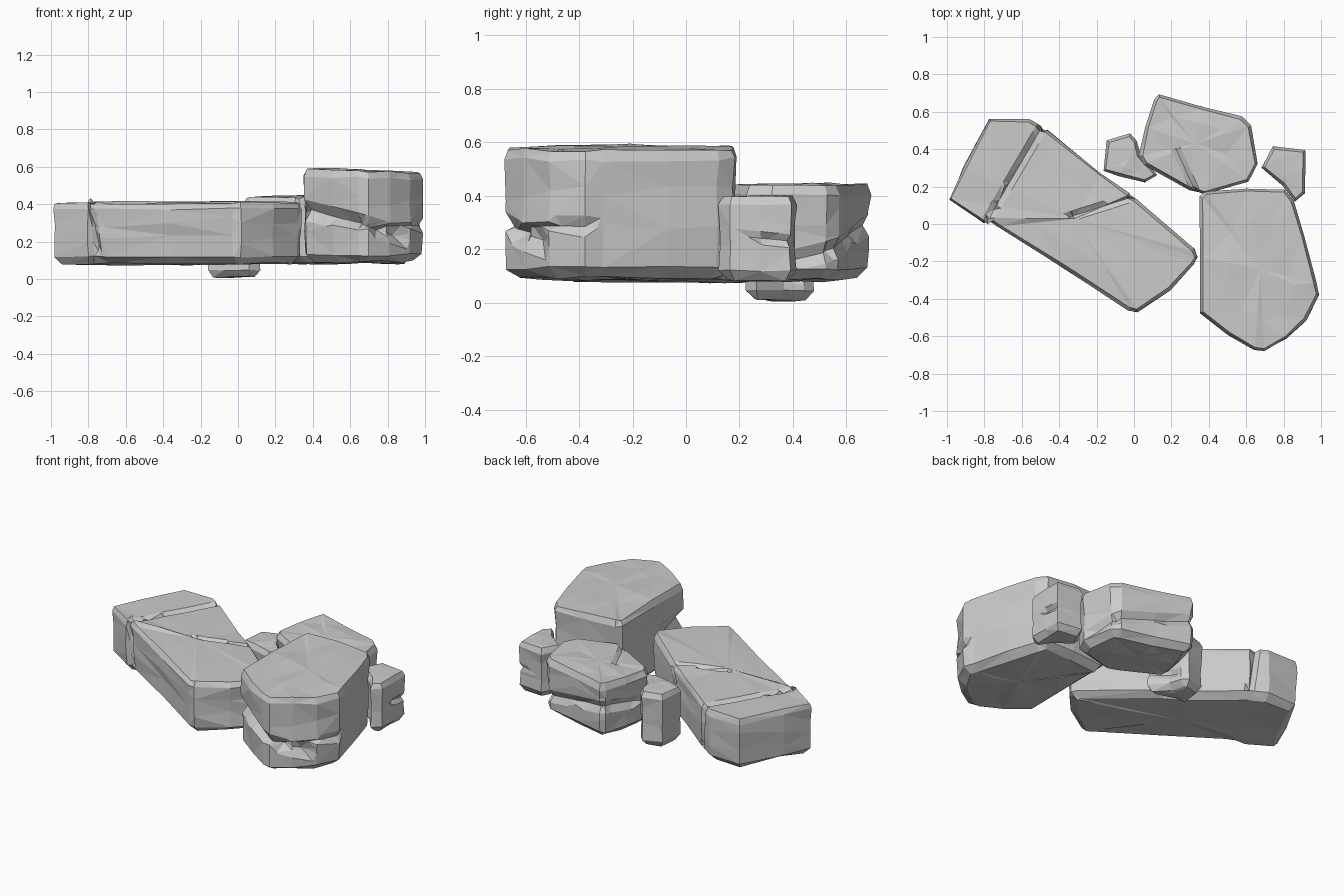
import bpy, bmesh, random
from mathutils import Vector

if "Cube" in bpy.data.objects:
    bpy.data.objects.remove(bpy.data.objects["Cube"])
random.seed(4)


def inset(pts, d):
    """Move a counter-clockwise outline inward by d."""
    out = []
    for i, p in enumerate(pts):
        a, b = pts[i - 1], pts[(i + 1) % len(pts)]
        e = ((p - a).normalized() + (b - p).normalized()).normalized()
        out.append(p + Vector((-e.y, e.x)) * d)
    return out


def rock(name, outline, z0, z1, rough, grooves=(), tilt=(0, 0), foot=0.035):
    """Faceted boulder: chamfered rings lofted over an outline, uneven caps, grooves."""
    pts = [Vector(p) for p in outline]
    mid = sum(pts, Vector((0, 0))) / len(pts)
    h = z1 - z0
    bm = bmesh.new()
    # (height, inset, jitter)
    levels = [(z0 + .008, foot + .025, .5), (z0 + .045, foot * .4, .8), (z0 + h * .38, .008, 1.2),
              (z0 + h * .66, .006, 1.2), (z1 - .04, .004, .7), (z1 - .006, .022, .4)]
    rings = []
    for k, (z, d, j) in enumerate(levels):
        ring = []
        for p in inset(pts, d):
            q = p + (mid - p).normalized() * random.uniform(0, rough * j)
            dz = random.uniform(-1, 1) * rough * (2.5 if k in (2, 3) else .5)
            t = (q - mid).dot(Vector(tilt)) * (z - z0) / h
            ring.append(bm.verts.new((q.x, q.y, z + dz + t)))
        rings.append(ring)
    n = len(pts)
    for lo, hi in zip(rings, rings[1:]):
        for i in range(n):
            m = (i + 1) % n
            bm.faces.new((lo[i], lo[m], hi[m], hi[i]))
    # Caps: a loose inner ring and a centre point give broad facets
    for ring, sign in ((rings[0], -1), (rings[-1], 1)):
        c = sum((v.co for v in ring), Vector()) / n
        inner = []
        for v in ring:
            co = c.lerp(v.co, random.uniform(.5, .68))
            co.z += sign * random.uniform(-.2, .7) * rough
            inner.append(bm.verts.new(co))
        top = bm.verts.new(c + Vector((0, 0, sign * rough * .5)))
        for i in range(n):
            m = (i + 1) % n
            bm.faces.new((ring[i], ring[m], inner[m], inner[i]))
            bm.faces.new((inner[i], inner[m], top))
    bmesh.ops.triangulate(bm, faces=bm.faces)
    bmesh.ops.recalc_face_normals(bm, faces=bm.faces)
    # Cracks: cut three parallel planes, then push the middle cut inward
    for co, no, width, depth, keep in grooves:
        co, no = Vector(co), Vector(no).normalized()
        for s in (-1, 1, 0):
            bmesh.ops.bisect_plane(bm, geom=bm.verts[:] + bm.edges[:] + bm.faces[:],
                                   plane_co=co + no * width * s, plane_no=no, dist=1e-5)
        bm.normal_update()
        hit = [v for v in bm.verts if abs((v.co - co).dot(no)) < 1e-4 and keep(v.co)]
        for v, nrm in [(v, v.normal.copy()) for v in hit]:
            v.co -= nrm * depth * random.uniform(.5, 1)
    bmesh.ops.triangulate(bm, faces=[f for f in bm.faces if len(f.verts) > 4])
    me = bpy.data.meshes.new(name)
    bm.to_mesh(me)
    bm.free()
    bpy.context.collection.objects.link(bpy.data.objects.new(name, me))


# Long slab, broken across near its left end
rock("long_slab",
     [(-1, .13), (-.81, .0), (-.78, .01), (-.72, -.03), (-.37, -.25), (-.03, -.47), (.02, -.48),
      (.2, -.36), (.33, -.22), (.35, -.18), (.33, -.13), (-.02, .17), (-.17, .28), (-.46, .51),
      (-.56, .57), (-.78, .57), (-.92, .31)],
     .075, .415, .013,
     [((-.64, .24, .3), (.85, -.5, .12), .03, .03, lambda c: c.z > .13),
      ((-.2, .12, .3), (-.3, .95, .3), .025, .025, lambda c: c.z > .3 and -.35 < c.x < 0)])

# Tall block at the right, with a sloping split across its front
rock("tall_block",
     [(.345, .15), (.345, -.18), (.345, -.48), (.5, -.6), (.64, -.685), (.7, -.69), (.82, -.62),
      (.93, -.52), (1, -.38), (.985, -.31), (.92, -.06), (.86, .13), (.81, .19), (.6, .2), (.38, .18)],
     .085, .582, .014,
     [((.55, -.6, .32), (.28, .05, 1), .055, .06, lambda c: c.y < -.4 and c.x < .9),
      ((.9, -.5, .28), (-.2, .1, 1), .04, .03, lambda c: c.y < -.35 and c.x > .72)],
     tilt=(-.03, .0), foot=.04)

# Middle block at the back
rock("back_block",
     [(.02, .36), (.05, .31), (.3, .17), (.38, .15), (.62, .22), (.67, .32), (.63, .53),
      (.58, .58), (.36, .64), (.13, .7), (.1, .67), (.05, .52)],
     .08, .445, .014,
     [((.3, .6, .25), (.15, -.2, 1), .04, .035, lambda c: c.y > .4),
      ((.27, .3, .4), (1, .45, 0), .025, .02, lambda c: c.z > .36 and c.y < .4)])

# Two small filler stones
rock("small_stone_left",
     [(-.17, .28), (-.08, .25), (.06, .215), (.13, .26), (.04, .37), (.02, .45), (-.02, .49),
      (-.15, .45)],
     .003, .36, .008,
     [((.05, .3, .12), (.1, .2, 1), .03, .02, lambda c: c.x > .02)], foot=.015)
rock("small_stone_right",
     [(.675, .3), (.79, .2), (.86, .115), (.92, .16), (.925, .28), (.92, .4), (.74, .42)],
     .075, .405, .008,
     [((.9, .3, .24), (.05, .1, 1), .025, .025, lambda c: c.x > .85 and c.y > .27)], foot=.015)
